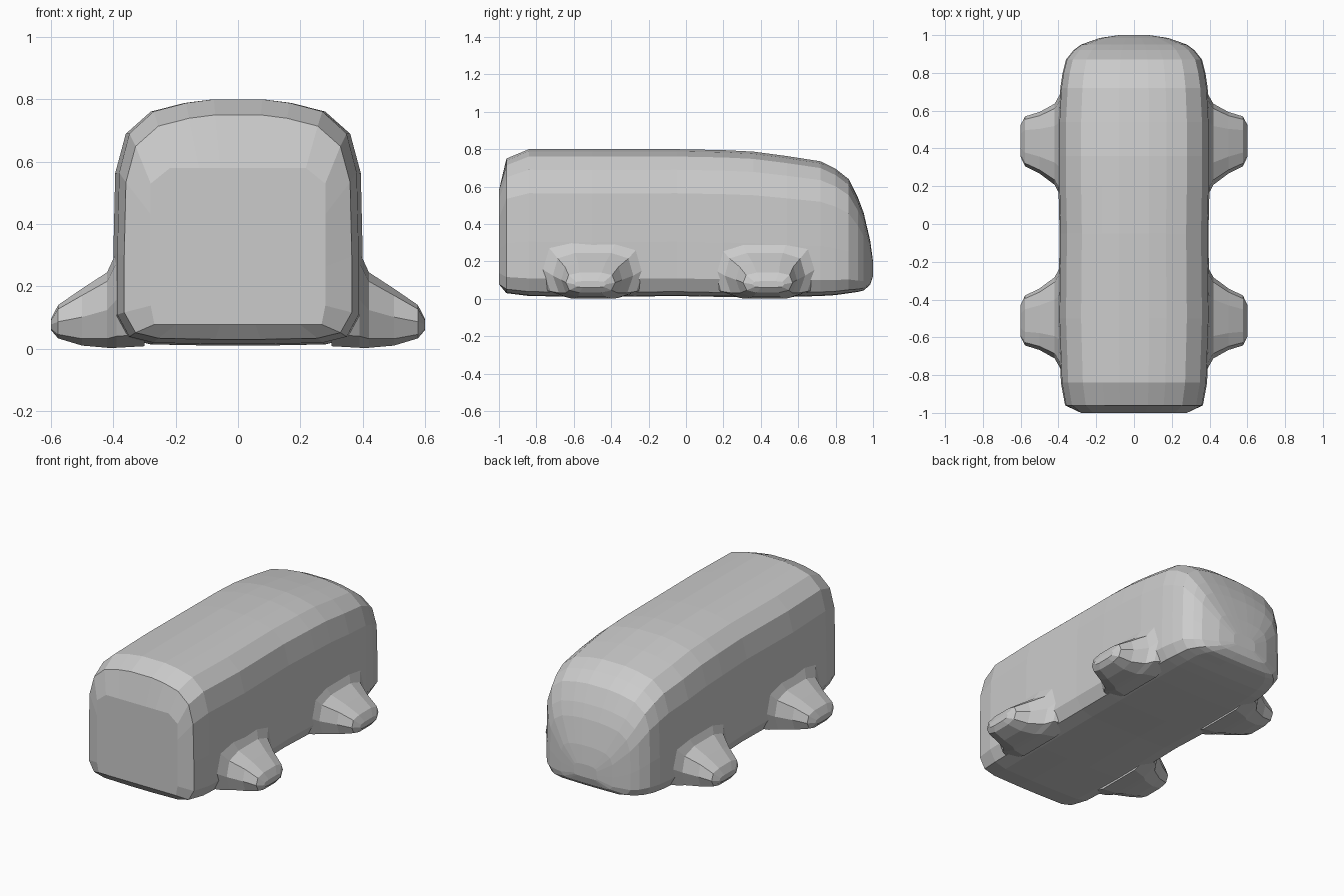
import bpy, bmesh

if "Cube" in bpy.data.objects:
    bpy.data.objects.remove(bpy.data.objects["Cube"])


def loft(name, loops_list):
    """Skin stacks of equal-sized point rings and cap both ends."""
    bm = bmesh.new()
    for rings in loops_list:
        vr = [[bm.verts.new(p) for p in ring] for ring in rings]
        n = len(vr[0])
        for a, b in zip(vr, vr[1:]):
            for i in range(n):
                j = (i + 1) % n
                bm.faces.new((a[i], a[j], b[j], b[i]))
        bm.faces.new(vr[0])
        bm.faces.new(vr[-1])
    bmesh.ops.recalc_face_normals(bm, faces=bm.faces)
    mesh = bpy.data.meshes.new(name)
    bm.to_mesh(mesh)
    bm.free()
    obj = bpy.data.objects.new(name, mesh)
    bpy.context.collection.objects.link(obj)
    return obj


# Body: half cross-section (fraction of half width, fraction of height)
half = [(0.2, 1), (0.43, 0.985), (0.7, 0.95), (0.9, 0.86), (0.985, 0.7),
        (1, 0.37), (1, 0.12), (0.9, 0.03), (0.7, 0.005), (0.2, 0)]
section = half + [(-u, v) for u, v in reversed(half)]


def body_ring(y, w, z0, z1, square=False):
    ring = []
    for u, v in section:
        if square:  # push the rounded outline out to a rectangle
            k = max(abs(u), abs(2 * v - 1))
            u, v = u / k, ((2 * v - 1) / k + 1) / 2
        ring.append((u * w, y, z0 + v * (z1 - z0)))
    return ring


# Stations: y, half width, bottom, top (flat front, rounded back)
stations = [(-0.96, 0.365, 0.03, 0.75), (-0.84, 0.387, 0.015, 0.80),
            (-0.5, 0.4, 0.01, 0.80), (-0.05, 0.394, 0.015, 0.80),
            (0.2, 0.4, 0.01, 0.795), (0.36, 0.4, 0.01, 0.787),
            (0.54, 0.4, 0.01, 0.763), (0.72, 0.39, 0.015, 0.735),
            (0.80, 0.378, 0.02, 0.695), (0.87, 0.36, 0.03, 0.64),
            (0.92, 0.32, 0.037, 0.54), (0.95, 0.28, 0.045, 0.46),
            (0.985, 0.18, 0.075, 0.31), (1.0, 0.08, 0.12, 0.2)]
loft("body", [[body_ring(-1, 0.28, 0.078, 0.58, True)]
              + [body_ring(*s) for s in stations]])

# Feet: octagonal stubs tapering outwards, mirrored to the other side
octagon = [(-0.45, 1), (0.45, 1), (0.88, 0.88), (1, 0.5),
           (0.85, 0.12), (0.45, 0), (-0.45, 0), (-0.85, 0.12),
           (-1, 0.5), (-0.88, 0.88)]
# x, half length, bottom, top
foot_stations = [(0.3, 0.32, 0.008, 0.33), (0.39, 0.27, 0.003, 0.31),
                 (0.42, 0.215, 0.003, 0.245), (0.5, 0.163, 0.01, 0.193),
                 (0.577, 0.132, 0.033, 0.14), (0.6, 0.085, 0.06, 0.095)]


def foot_rings(root_y, tip_y):
    rings = []
    for x, r, z0, z1 in foot_stations:
        t = min(max((x - 0.4) / 0.2, 0), 1)
        y = root_y + (tip_y - root_y) * t
        rings.append([(x, y + a * r, z0 + b * (z1 - z0)) for a, b in octagon])
    return rings


for label, root_y, tip_y in (("front_feet", -0.495, -0.513),
                             ("back_feet", 0.42, 0.44)):
    feet = loft(label, [foot_rings(root_y, tip_y)])
    feet.modifiers.new("Mirror", 'MIRROR').use_axis[0] = True
